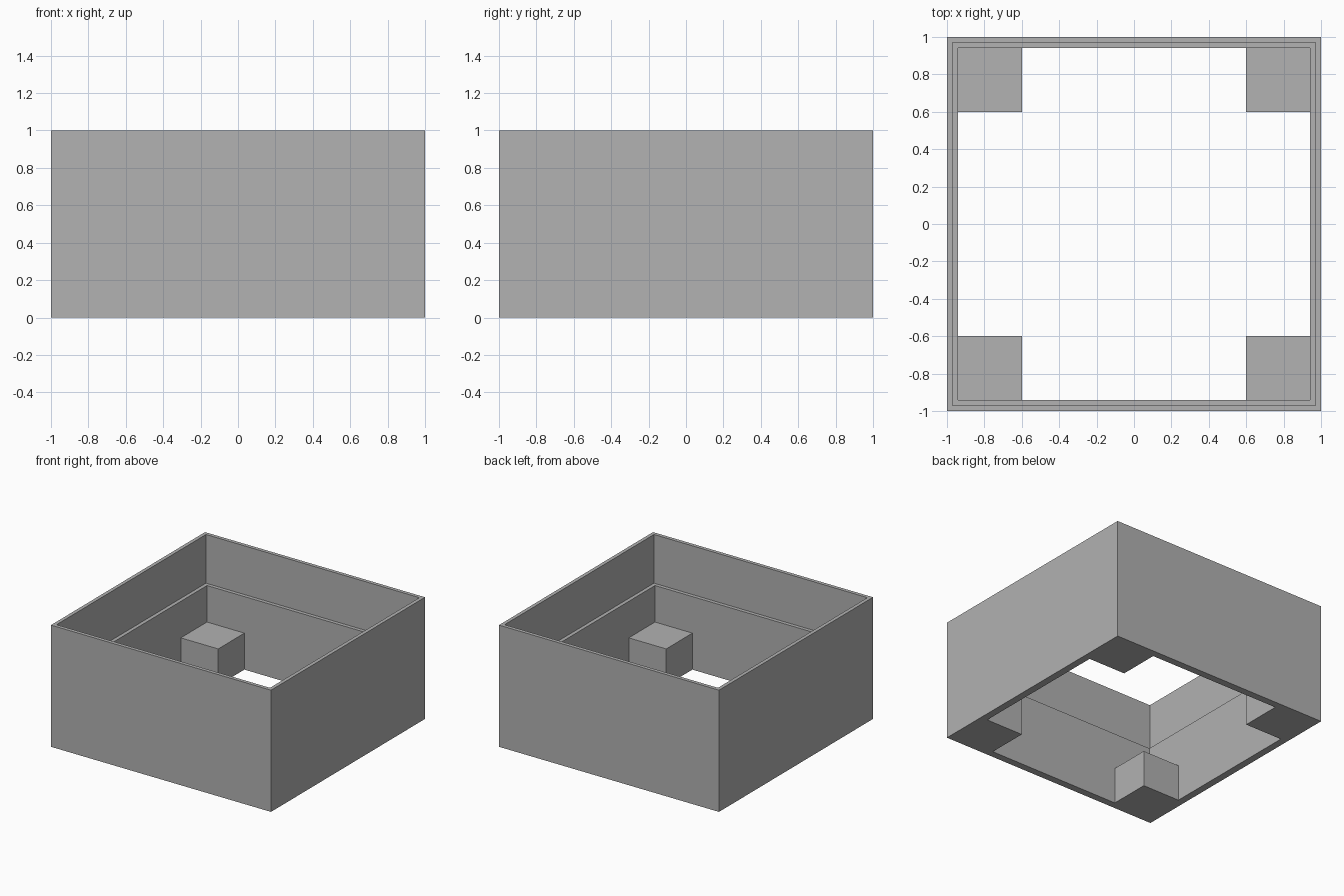
import bpy
import bmesh

cube = bpy.data.objects.get("Cube")
if cube:
    bpy.data.objects.remove(cube, do_unlink=True)

# Single plain grey material
GREY = (0.445, 0.445, 0.445, 1.0)
grey = bpy.data.materials.new("plain grey")
grey.use_nodes = True
grey.diffuse_color = GREY
grey.node_tree.nodes["Principled BSDF"].inputs["Base Color"].default_value = GREY

OUTER, LIP, INNER = 1.0, 0.97, 0.94   # half widths of the wall steps
HEIGHT, LEDGE = 1.0, 0.6
POST_EDGE, POST_TOP = 0.6, 0.3
CORNERS = [(-1, -1), (1, -1), (1, 1), (-1, 1)]


def add_object(name, bm):
    bmesh.ops.recalc_face_normals(bm, faces=bm.faces)
    mesh = bpy.data.meshes.new(name)
    bm.to_mesh(mesh)
    bm.free()
    mesh.materials.append(grey)
    obj = bpy.data.objects.new(name, mesh)
    bpy.context.collection.objects.link(obj)
    return obj


# Open square frame: a stepped wall section swept around the four corners
section = [(OUTER, 0), (OUTER, HEIGHT), (LIP, HEIGHT),
           (LIP, LEDGE), (INNER, LEDGE), (INNER, 0)]
bm = bmesh.new()
rings = [[bm.verts.new((sx * r, sy * r, z)) for sx, sy in CORNERS]
         for r, z in section]
for a, b in zip(rings, rings[1:] + rings[:1]):
    for i in range(4):
        j = (i + 1) % 4
        bm.faces.new((a[i], a[j], b[j], b[i]))
add_object("stepped_frame", bm)

# Square support post in each inside corner, flush with the wall
names = ["front_right_post", "front_left_post", "back_left_post", "back_right_post"]
size = INNER - POST_EDGE
middle = (INNER + POST_EDGE) / 2
for name, (sx, sy) in zip(names, CORNERS):
    bm = bmesh.new()
    bmesh.ops.create_cube(bm, size=1)
    bmesh.ops.scale(bm, vec=(size, size, POST_TOP), verts=bm.verts)
    bmesh.ops.translate(bm, vec=(sx * middle, sy * middle, POST_TOP / 2), verts=bm.verts)
    add_object(name, bm)
